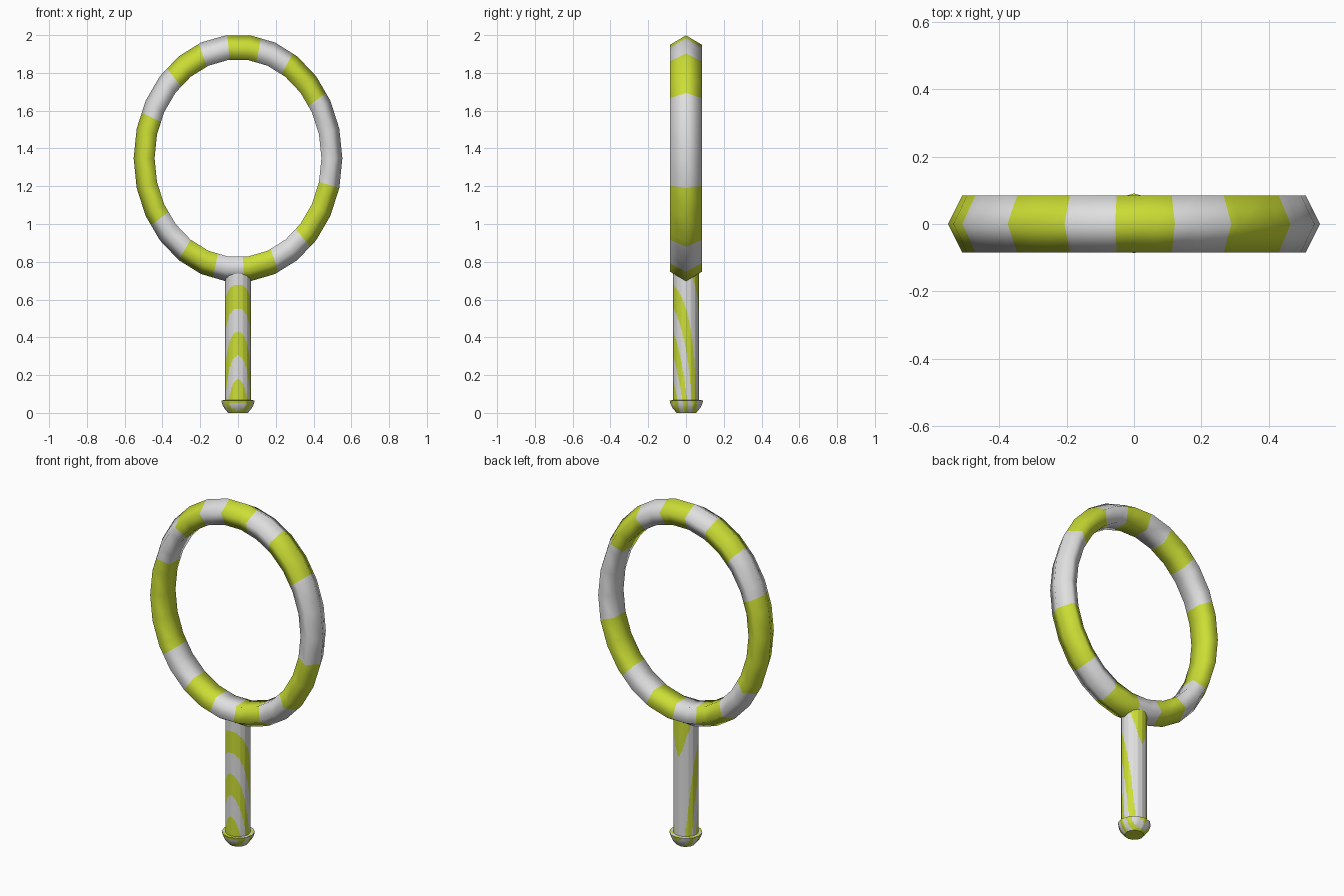
import bpy, bmesh, math
from math import sin, cos, pi, radians

if "Cube" in bpy.data.objects:
    bpy.data.objects.remove(bpy.data.objects["Cube"])


def material(name, rgb):
    m = bpy.data.materials.new(name)
    m.diffuse_color = (*rgb, 1)
    m.use_nodes = True
    m.node_tree.nodes["Principled BSDF"].inputs["Base Color"].default_value = m.diffuse_color
    return m


MATS = [material("pale_grey", (0.74, 0.74, 0.74)),
        material("lime", (0.60, 0.73, 0.035))]


def finish(name, bm):
    bmesh.ops.recalc_face_normals(bm, faces=bm.faces)
    me = bpy.data.meshes.new(name)
    bm.to_mesh(me)
    bm.free()
    for m in MATS:
        me.materials.append(m)
    for p in me.polygons:
        p.use_smooth = True
    ob = bpy.data.objects.new(name, me)
    bpy.context.collection.objects.link(ob)
    return ob


# Oval hoop: five-sided tube swept round 26 segments, banded at these angles
# (degrees clockwise from the top); every other band is lime
BANDS = [-5.8, 12.8, 31.7, 58, 104, 136, 157, 176.6, 194, 214, 237,
         291.7, 316.8, 338, 354.2]
SEGS = 26
STEP = 360 / SEGS


def hoop_point(t, k):
    a = 2 * pi * k / 5
    r = 0.578 + 0.072 * cos(a)
    # stay on the straight chord of the polygon between two corners
    mid = (math.floor(t / STEP - 0.5) + 1) * STEP
    r *= cos(radians(STEP / 2)) / cos(radians(t - mid))
    t = radians(t)
    return (0.85 * r * sin(t), 0.089 * sin(a), 1.348 + 1.008 * r * cos(t))


corners = [(i + 0.5) * STEP for i in range(SEGS)]
cuts = [b for b in BANDS[1:] if all(abs(b - c) > 0.8 for c in corners)]
angles = sorted(corners + cuts)
bm = bmesh.new()
rings = [[bm.verts.new(hoop_point(t, k)) for k in range(5)] for t in angles]
for i, t in enumerate(angles):
    nxt = (i + 1) % len(angles)
    t2 = angles[nxt] + (360 if nxt == 0 else 0)
    mid = (t + t2) / 2
    if mid > BANDS[-1]:
        mid -= 360
    band = sum(mid > b for b in BANDS)
    for k in range(5):
        f = bm.faces.new((rings[i][k], rings[i][(k + 1) % 5],
                          rings[nxt][(k + 1) % 5], rings[nxt][k]))
        f.material_index = band % 2
finish("hoop", bm)


# Slanted stripes: arches on the front, running into upright streaks behind
def stripe(c):
    d = max(c.y + 0.068, 0)
    phase = (c.z - 0.055) / 0.25 * (1 - 0.85 * min(d / 0.136, 1)) + 20 * d
    return 1 if phase % 1 < 0.5 else 0


def lathe(name, profile, sides, split, y0=0.0):
    """Turned part; each flat side is divided into narrow strips for stripes."""
    bm = bmesh.new()
    loops = []
    n = sides * split
    for r, z in profile:
        loop = []
        for i in range(n):
            s, u = divmod(i, split)
            a0, a1 = 2 * pi * s / sides, 2 * pi * (s + 1) / sides
            u /= split
            x = (1 - u) * sin(a0) + u * sin(a1)
            y = (1 - u) * cos(a0) + u * cos(a1)
            loop.append(bm.verts.new((r * x, r * y + y0, z)))
        loops.append(loop)
    for a, b in zip(loops, loops[1:]):
        for i in range(n):
            j = (i + 1) % n
            f = bm.faces.new((a[i], a[j], b[j], b[i]))
            f.material_index = stripe(f.calc_center_median())
    for loop in (loops[0], loops[-1]):
        f = bm.faces.new(loop)
        f.material_index = 1
    ob = finish(name, bm)
    bpy.context.view_layer.objects.active = ob
    ob.select_set(True)
    bpy.ops.object.shade_smooth_by_angle(angle=radians(40))
    ob.select_set(False)


# Grip, its top buried in the hoop
lathe("handle", [(0.068, 0.04 + 0.70 * i / 100) for i in range(101)], 16, 6)

# Rounded end knob with a flat upper rim
lathe("end_knob", [(0.052, 0.0), (0.062, 0.012), (0.072, 0.024), (0.080, 0.038),
                   (0.085, 0.052), (0.0885, 0.066), (0.078, 0.067), (0.05, 0.067)],
      12, 5, 0.002)
